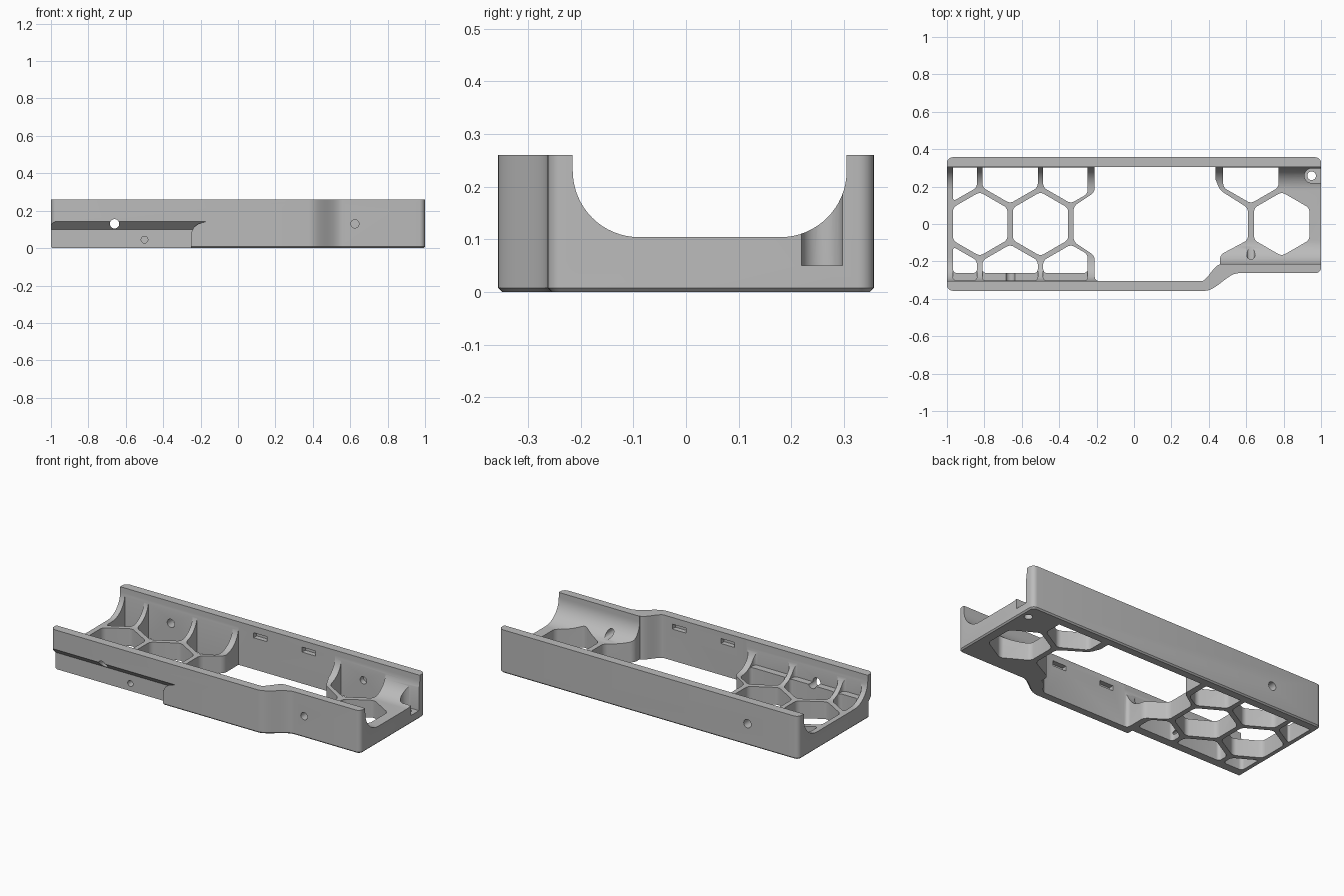
import bpy, bmesh, math
from mathutils import Vector

if "Cube" in bpy.data.objects:
    bpy.data.objects.remove(bpy.data.objects["Cube"], do_unlink=True)

grey = bpy.data.materials.new("plain grey")
grey.use_nodes = True
colour = (0.5, 0.5, 0.5, 1)
grey.diffuse_color = colour
grey.node_tree.nodes["Principled BSDF"].inputs["Base Color"].default_value = colour

AXES = {"x": lambda a, b, h: (h, a, b),
        "y": lambda a, b, h: (a, h, b),
        "z": lambda a, b, h: (a, b, h)}
FLOOR, HEIGHT, WALL = 0.104, 0.26, 0.305


def finish(bm, name):
    bmesh.ops.recalc_face_normals(bm, faces=bm.faces)
    mesh = bpy.data.meshes.new(name)
    bm.to_mesh(mesh)
    bm.free()
    ob = bpy.data.objects.new(name, mesh)
    bpy.context.collection.objects.link(ob)
    mesh.materials.append(grey)
    return ob


def prism(pts, lo, hi, axis="z", clips=()):
    """Extrude a flat outline along an axis, after clipping it by planes."""
    bm = bmesh.new()
    bm.faces.new([bm.verts.new(AXES[axis](a, b, lo)) for a, b in pts])
    for point, normal in clips:
        bmesh.ops.bisect_plane(bm, geom=bm.verts[:] + bm.edges[:] + bm.faces[:],
                               plane_co=point, plane_no=normal, clear_outer=True)
    out = bmesh.ops.extrude_face_region(bm, geom=bm.faces[:])
    shift = Vector(AXES[axis](0, 0, hi - lo))
    bmesh.ops.translate(bm, vec=shift,
                        verts=[v for v in out["geom"] if isinstance(v, bmesh.types.BMVert)])
    return bm


def round_upright(bm, width, rule):
    edges = [e for e in bm.edges
             if (e.verts[0].co - e.verts[1].co).xy.length < 1e-5 and rule(e.verts[0].co)]
    bmesh.ops.bevel(bm, geom=edges, offset=width, segments=5, profile=0.5, affect="EDGES")
    return bm


def arc(cx, cy, r, start, end, n=16):
    return [(cx + r * math.cos(math.radians(start + (end - start) * i / n)),
             cy + r * math.sin(math.radians(start + (end - start) * i / n)))
            for i in range(n + 1)]


def s_curve(x0, y0, x1, y1, n=14):
    return [(x0 + (x1 - x0) * i / n,
             y0 + (y1 - y0) * (3 * (i / n) ** 2 - 2 * (i / n) ** 3)) for i in range(n + 1)]


def cut(bm):
    cutter = finish(bm, "cutter")
    cutter.hide_render = True
    mod = frame.modifiers.new("cut", "BOOLEAN")
    mod.operation, mod.solver, mod.object = "DIFFERENCE", "EXACT", cutter
    bpy.ops.object.modifier_apply(modifier=mod.name)
    bpy.data.objects.remove(cutter, do_unlink=True)


# Outer block with a stepped front wall, rounded corners and chamfered foot
bm = prism([(-1, 0.357), (-1, -0.357)] + s_curve(0.38, -0.357, 0.56, -0.263)
           + [(1, -0.263), (1, 0.357)], 0, HEIGHT)
round_upright(bm, 0.03, lambda c: abs(c.x) > 0.99)
foot = [e for e in bm.edges if all(v.co.z < 1e-5 for v in e.verts)]
bmesh.ops.bevel(bm, geom=foot, offset=0.008, segments=1, affect="EDGES")
frame = finish(bm, "cradle_frame")
bpy.context.view_layer.objects.active = frame
frame.select_set(True)


# Round-bottomed troughs, wide on the right and narrower on the left
def trough(front, x0, x1):
    r = 0.126
    z = FLOOR + r
    cut(prism([(front, 0.4)] + arc(front + r, z, r, 180, 270)
              + arc(WALL - r, z, r, 270, 360) + [(WALL, 0.4)], x0, x1, "x"))


trough(-WALL, -1.1, -0.19)
trough(-0.215, 0.435, 1.1)

# Large central opening
opening = [(-0.21, WALL), (-0.21, 0.17), (-0.323, 0.095), (-0.323, -0.095),
           (-0.21, -0.17), (-0.21, -WALL)]
opening += s_curve(0.36, -WALL, 0.46, -0.217)
opening += [(0.46, -0.165), (0.61, -0.085), (0.61, 0.085), (0.46, 0.18), (0.435, 0.24),
            (0.435, WALL)]
cut(round_upright(prism(opening, -0.1, 0.4), 0.022,
                  lambda c: abs(c.y) < 0.2 or c.x < -0.2 and c.y < 0))

# Undercut along the outside of the front wall
bm = prism([(-1.1, -0.1), (-0.25, -0.1), (-0.25, 0.085), (-0.235, 0.115),
            (-0.21, 0.133), (-0.17, 0.145), (-1.1, 0.145)], -0.36, -0.312, "y")
for v in bm.verts:
    if v.co.y > -0.33 and v.co.z > 0.085:
        v.co.z = 0.085 + (v.co.z - 0.085) * 0.25
cut(bm)


# Honeycomb windows
def window(cx, cy, front=-0.262, bottom=-0.1):
    pitch_radius = 0.171
    pts = [(cx + pitch_radius * math.cos(math.radians(30 + 60 * i)),
            cy + pitch_radius * math.sin(math.radians(30 + 60 * i))) for i in range(6)]
    clips = [((0, 0.303, 0), (0, 1, 0)), ((0, front, 0), (0, -1, 0)),
             ((-0.968, 0, 0), (-1, 0, 0))]
    if cx < 0:
        clips.append(((-0.248, 0, 0), (1, 0, 0)))
    cut(round_upright(prism(pts, bottom, 0.24, clips=clips), 0.02, lambda c: c.y < 0.3))


for x in (-0.825, -0.5, 0.79):
    window(x, 0)
for x in (-0.9875, -0.6625, -0.3375):
    window(x, 0.281)
    window(x, -0.281)
    window(x, -0.281, -0.303, 0.125)
window(0.625, 0.281)


# Screw holes through the walls
def drill(x, z, r, y0, y1):
    cut(prism(arc(x, z, r, 0, 345, 23), y0, y1, "y"))


drill(-0.66, 0.13, 0.025, -0.4, 0.4)
drill(0.625, 0.13, 0.022, -0.4, 0.335)
drill(-0.5, 0.045, 0.018, -0.4, -0.2)

# Corner screw seat, open at the end, with its hole
cut(prism(arc(0.95, 0.258, 0.039, 90, 270) + [(1.1, 0.219), (1.1, 0.297)], 0.05, 0.24))
cut(prism(arc(0.95, 0.258, 0.023, 0, 345, 23), -0.1, 0.1))

# Blind strap slots on the inner walls
for side in (-1, 1):
    for x in (-0.065, 0.26):
        lo, hi = sorted((side * 0.28, side * 0.335))
        cut(prism([(x - 0.045, 0.19), (x + 0.045, 0.19),
                   (x + 0.045, 0.22), (x - 0.045, 0.22)], lo, hi, "y"))

bpy.ops.object.shade_smooth_by_angle(angle=math.radians(30))
